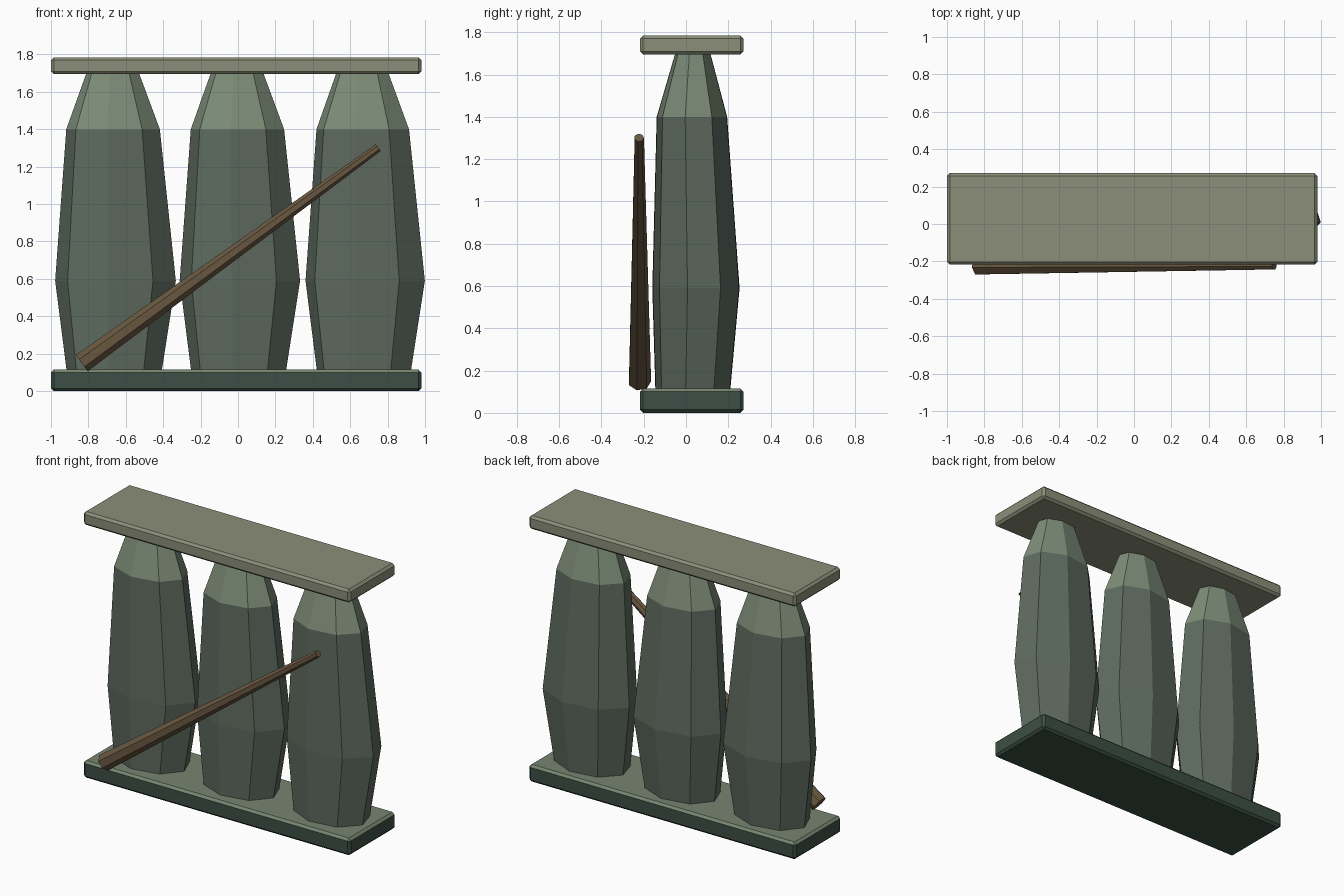
import bpy, bmesh
from math import sin, cos, pi, radians
from mathutils import Vector

if "Cube" in bpy.data.objects:
    bpy.data.objects.remove(bpy.data.objects["Cube"])


def mat(name, r, g, b):
    m = bpy.data.materials.new(name)
    m.diffuse_color = (*[(c / 255) ** 2.2 for c in (r, g, b)], 1)
    m.use_nodes = True
    m.node_tree.nodes["Principled BSDF"].inputs["Base Color"].default_value = m.diffuse_color
    return m


cap_mat = mat("pale_stone", 138, 141, 120)
base_mat = mat("dark_green_stone", 62, 80, 70)
moss_mat = mat("mossy_top", 118, 132, 112)
body_mat = mat("grey_green_stone", 94, 106, 95)
neck_mat = mat("light_green_stone", 124, 139, 119)
wood_mat = mat("brown_wood", 104, 88, 66)


def finish(bm, name, mats):
    bmesh.ops.recalc_face_normals(bm, faces=bm.faces)
    me = bpy.data.meshes.new(name)
    bm.to_mesh(me)
    bm.free()
    for m in mats:
        me.materials.append(m)
    ob = bpy.data.objects.new(name, me)
    bpy.context.collection.objects.link(ob)
    return ob


def slab(name, z0, z1, mats):
    bm = bmesh.new()
    bmesh.ops.create_cube(bm, size=1)
    for v in bm.verts:
        v.co = (-0.01 + v.co.x * 1.98, 0.0275 + v.co.y * 0.49,
                (z0 + z1) / 2 + v.co.z * (z1 - z0))
    bmesh.ops.bevel(bm, geom=bm.edges[:], offset=0.015, segments=1,
                    profile=0.5, affect='EDGES')
    bm.normal_update()
    if len(mats) > 1:
        for f in bm.faces:
            f.material_index = int(f.normal.z > 0.5)
    return finish(bm, name, mats)


def loft(name, rings, mats, top_index=0):
    """Skin a list of point rings and close both ends."""
    bm = bmesh.new()
    rows = [[bm.verts.new(p) for p in ring] for ring in rings]
    n = len(rows[0])
    for k, (a, b) in enumerate(zip(rows, rows[1:])):
        for i in range(n):
            j = (i + 1) % n
            f = bm.faces.new((a[i], a[j], b[j], b[i]))
            f.material_index = top_index if k == len(rows) - 2 else 0
    bm.faces.new(rows[0])
    bm.faces.new(rows[-1])
    return finish(bm, name, mats)


# Base and cap slabs
slab("base_slab", 0, 0.115, [base_mat, moss_mat])
slab("cap_slab", 1.695, 1.785, [cap_mat])

# Three eight-sided standing stones: (z, dx, y, rx, ry)
profile = [(0.10, 0.003, 0.032, 0.255, 0.178), (0.59, 0.010, 0.047, 0.325, 0.208),
           (1.40, -0.003, 0.028, 0.252, 0.168), (1.70, -0.005, 0.032, 0.142, 0.084)]
for name, cx, turn in (("left_pillar", -0.665, -7), ("middle_pillar", 0, -8),
                       ("right_pillar", 0.67, -11)):
    rings = []
    for z, dx, y, rx, ry in profile:
        angles = [radians(turn) + i * pi / 4 for i in range(8)]
        rings.append([(cx + dx + rx * cos(a), y + ry * sin(a), z) for a in angles])
    loft(name, rings, [body_mat, neck_mat], 1)

# Tapered pole leaning across the front
start, end = Vector((-0.835, -0.22, 0.15)), Vector((0.75, -0.222, 1.302))
side = Vector((0, 1, 0))
up = (end - start).normalized().cross(side)
loft("leaning_pole", [[c + r * (side * cos(i * pi / 3.5) + up * sin(i * pi / 3.5))
                       for i in range(7)] for c, r in ((start, 0.055), (end, 0.023))],
     [wood_mat])
